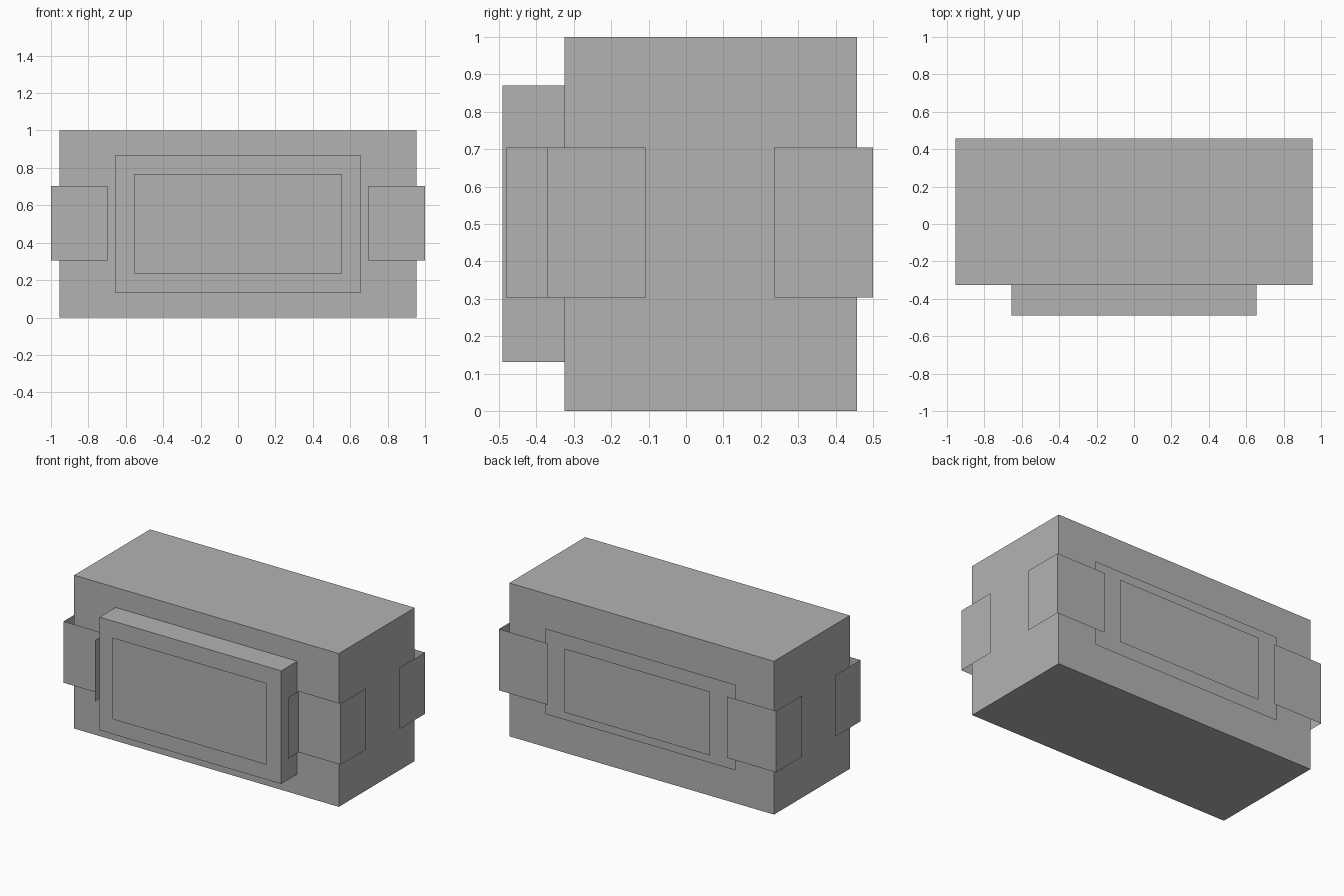
import bpy
import bmesh

cube = bpy.data.objects.get("Cube")
if cube:
    bpy.data.objects.remove(cube, do_unlink=True)

GREY = (0.45, 0.45, 0.45, 1.0)
mat = bpy.data.materials.new("plain grey")
mat.use_nodes = True
mat.diffuse_color = GREY
mat.node_tree.nodes["Principled BSDF"].inputs["Base Color"].default_value = GREY


def add_object(name, bm):
    mesh = bpy.data.meshes.new(name)
    bm.to_mesh(mesh)
    bm.free()
    mesh.materials.append(mat)
    obj = bpy.data.objects.new(name, mesh)
    bpy.context.collection.objects.link(obj)
    return obj


def box(name, half_x, y0, y1, z0, z1):
    """Closed box centred on x = 0."""
    bm = bmesh.new()
    bmesh.ops.create_cube(bm, size=1)
    bmesh.ops.scale(bm, vec=(2 * half_x, y1 - y0, z1 - z0), verts=bm.verts)
    bmesh.ops.translate(bm, vec=(0, (y0 + y1) / 2, (z0 + z1) / 2), verts=bm.verts)
    return add_object(name, bm)


def sheet(name, path, z0, z1):
    """Thin upright sheet following a path in plan, faces out to its right."""
    bm = bmesh.new()
    low = [bm.verts.new((x, y, z0)) for x, y in path]
    high = [bm.verts.new((x, y, z1)) for x, y in path]
    for i in range(len(path) - 1):
        bm.faces.new((low[i], low[i + 1], high[i + 1], high[i]))
    return add_object(name, bm)


# Main block and raised front panel
box("body", 0.955, -0.325, 0.457, 0, 1)
box("front_panel", 0.655, -0.49, -0.325, 0.132, 0.87)

# Flat plates on the front and back
sheet("front_plate", [(-0.555, -0.5), (0.555, -0.5)], 0.235, 0.767)
sheet("back_plate_outer", [(0.685, 0.47), (-0.685, 0.47)], 0.222, 0.78)
sheet("back_plate_inner", [(0.525, 0.5), (-0.525, 0.5)], 0.287, 0.703)

# Sheet brackets wrapped round the four upright corners
brackets = {
    "front": [(0.697, -0.48), (0.697, -0.37), (1, -0.37), (1, -0.107)],
    "back": [(1, 0.235), (1, 0.5), (0.645, 0.5)],
}
for end, path in brackets.items():
    mirrored = [(-x, y) for x, y in reversed(path)]
    sheet(end + "_left_bracket", path, 0.304, 0.704)
    sheet(end + "_right_bracket", mirrored, 0.304, 0.704)
